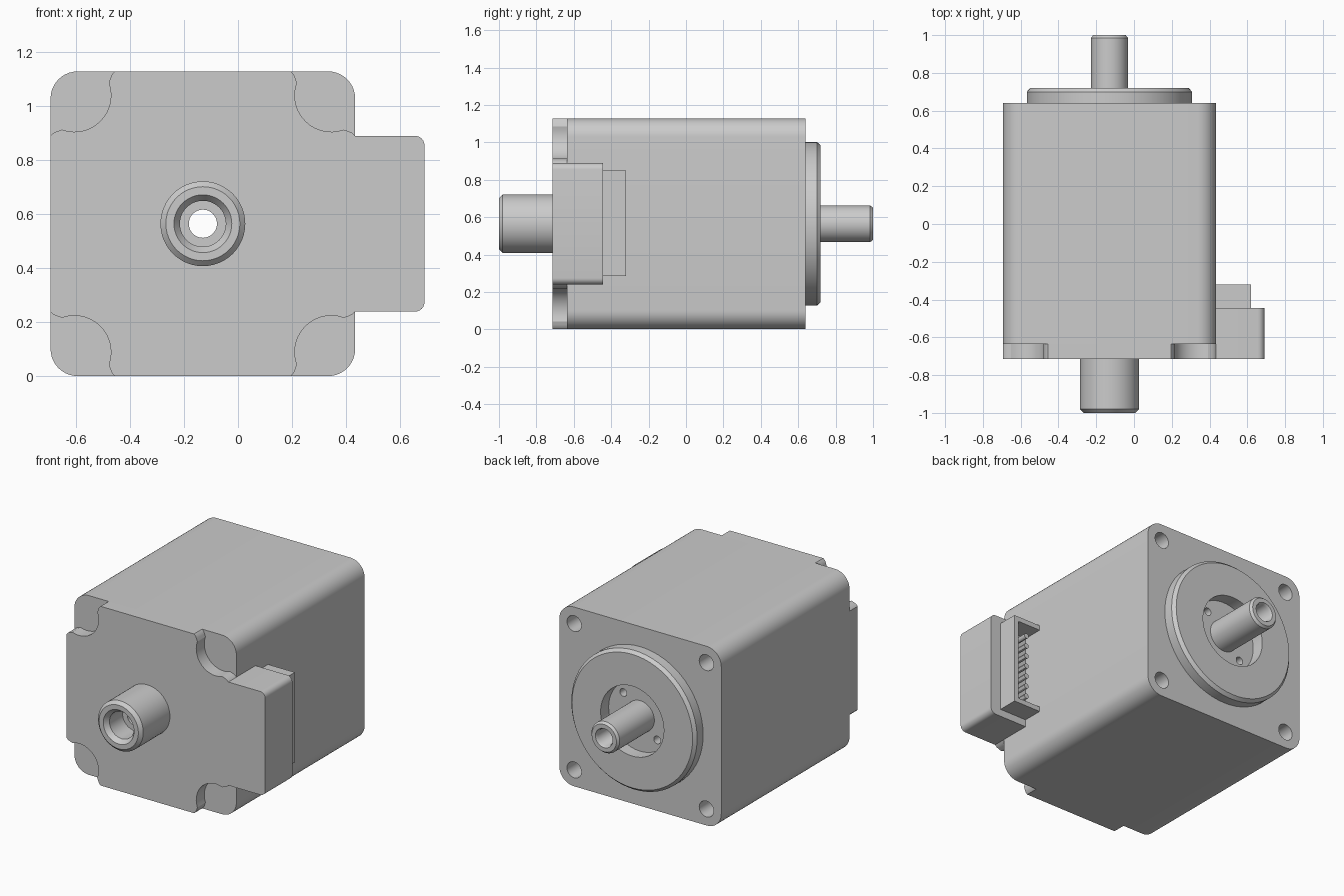
import bpy, bmesh
from math import sin, cos, pi, radians

if "Cube" in bpy.data.objects:
    bpy.data.objects.remove(bpy.data.objects["Cube"])

CX, CZ = -0.13, 0.565      # motor axis
H = 0.5635                 # half width of the square body


def finish(bm, name):
    bmesh.ops.recalc_face_normals(bm, faces=bm.faces)
    me = bpy.data.meshes.new(name)
    bm.to_mesh(me)
    bm.free()
    ob = bpy.data.objects.new(name, me)
    bpy.context.collection.objects.link(ob)
    return ob


def activate(ob):
    bpy.ops.object.select_all(action='DESELECT')
    ob.select_set(True)
    bpy.context.view_layer.objects.active = ob


def smooth(ob):
    activate(ob)
    bpy.ops.object.shade_smooth_by_angle(angle=radians(30))


def add_prism(bm, pts, y0, y1):
    a = [bm.verts.new((x, y0, z)) for x, z in pts]
    b = [bm.verts.new((x, y1, z)) for x, z in pts]
    bm.faces.new(a)
    bm.faces.new(b[::-1])
    for i in range(len(a)):
        j = (i + 1) % len(a)
        bm.faces.new((a[i], b[i], b[j], a[j]))


def prism(name, pts, y0, y1):
    bm = bmesh.new()
    add_prism(bm, pts, y0, y1)
    return finish(bm, name)


def arc(cx, cz, r, a0, a1, n):
    return [(cx + r * cos(radians(a0 + (a1 - a0) * i / n)),
             cz + r * sin(radians(a0 + (a1 - a0) * i / n))) for i in range(n + 1)]


def circle(cx, cz, r, n=24):
    return arc(cx, cz, r, 0, 360, n)[:-1]


def lathe(name, prof, n=48):
    """Revolve a closed (radius, y) profile around the motor axis."""
    bm = bmesh.new()
    rings = [[bm.verts.new((CX + r * cos(2 * pi * k / n), y, CZ + r * sin(2 * pi * k / n)))
              for r, y in prof] for k in range(n)]
    m = len(prof)
    for k in range(n):
        p, q = rings[k], rings[(k + 1) % n]
        for i in range(m):
            j = (i + 1) % m
            bm.faces.new((p[i], p[j], q[j], q[i]))
    ob = finish(bm, name)
    smooth(ob)
    return ob


def cut(ob, holes):
    """Drill round holes (x, z, radius, y0, y1) and bake the result."""
    bm = bmesh.new()
    for x, z, r, y0, y1 in holes:
        add_prism(bm, circle(x, z, r), y0, y1)
    cutter = finish(bm, "hole_cutter")
    cutter.hide_render = True
    mod = ob.modifiers.new("holes", 'BOOLEAN')
    mod.operation, mod.solver, mod.object = 'DIFFERENCE', 'EXACT', cutter
    activate(ob)
    bpy.ops.object.modifier_apply(modifier=mod.name)
    bpy.data.objects.remove(cutter, do_unlink=True)


# Motor body: rounded square block with mounting and flange holes
R = 0.1
outline = []
for sx, sz, a in ((1, 1, 0), (-1, 1, 90), (-1, -1, 180), (1, -1, 270)):
    outline += arc(CX + sx * (H - R), CZ + sz * (H - R), R, a, a + 90, 10)
body = prism("motor_body", outline, -0.635, 0.64)
holes = [(CX, CZ, 0.08, -0.7, 0.7)]
holes += [(CX + sx * 0.46, CZ + sz * 0.46, 0.05, 0.5, 0.7) for sx in (-1, 1) for sz in (-1, 1)]
holes += [(CX + s * 0.118, CZ + s * 0.118, 0.024, 0.57, 0.7) for s in (-1, 1)]
cut(body, holes)
smooth(body)

# Rear cover: scooped corners plus the connector tab on the right
corner = ([(H, 0.325), (0.553, 0.336), (0.539, 0.342)]
          + arc(0.475, 0.475, 0.135, 290, 160, 14)
          + [(0.342, 0.539), (0.336, 0.553), (0.325, H)])
cover_pts = []
for sx, sz in ((1, 1), (-1, 1), (-1, -1), (1, -1)):
    part = [(CX + sx * x, CZ + sz * z) for x, z in corner]
    cover_pts += part if sx * sz > 0 else part[::-1]
XB, XT, Z0, Z1, TR = CX + H, 0.69, 0.24, 0.89, 0.035
tab_edge = arc(XT - TR, Z0 + TR, TR, -90, 0, 6) + arc(XT - TR, Z1 - TR, TR, 0, 90, 6)
cover = prism("rear_cover", cover_pts + tab_edge, -0.715, -0.635)
cut(cover, [(CX, CZ, 0.08, -0.8, -0.6)])
smooth(cover)

# Housing behind the tab
housing = prism("connector_housing", [(XB, Z0)] + tab_edge + [(XB, Z1)], -0.635, -0.445)
smooth(housing)

# Open connector shell and its pins
W = 0.03
prism("connector_shell", [(XB, 0.285), (0.62, 0.285), (0.62, 0.85), (XB, 0.85),
                          (XB, 0.85 - W), (0.62 - W, 0.85 - W),
                          (0.62 - W, 0.285 + W), (XB, 0.285 + W)], -0.445, -0.32)
bm = bmesh.new()
for i in range(7):
    add_prism(bm, circle(0.51, 0.5675 + (i - 3) * 0.066, 0.016, 12), -0.45, -0.345)
smooth(finish(bm, "connector_pins"))

# Front pilot flange with central recess
lathe("pilot_flange", [(0.22, 0.64), (0.4375, 0.64), (0.4375, 0.7),
                       (0.42, 0.72), (0.22, 0.72)], 64)

# Hollow shaft: thin at the front, wide stepped sleeve at the rear
lathe("hollow_shaft", [(0.098, -0.714), (0.098, 0.985), (0.086, 1.0), (0.06, 1.0),
                       (0.052, 0.985), (0.052, -0.84), (0.085, -0.84), (0.085, -0.97),
                       (0.107, -1.0), (0.137, -1.0), (0.157, -0.98), (0.157, -0.714)])
